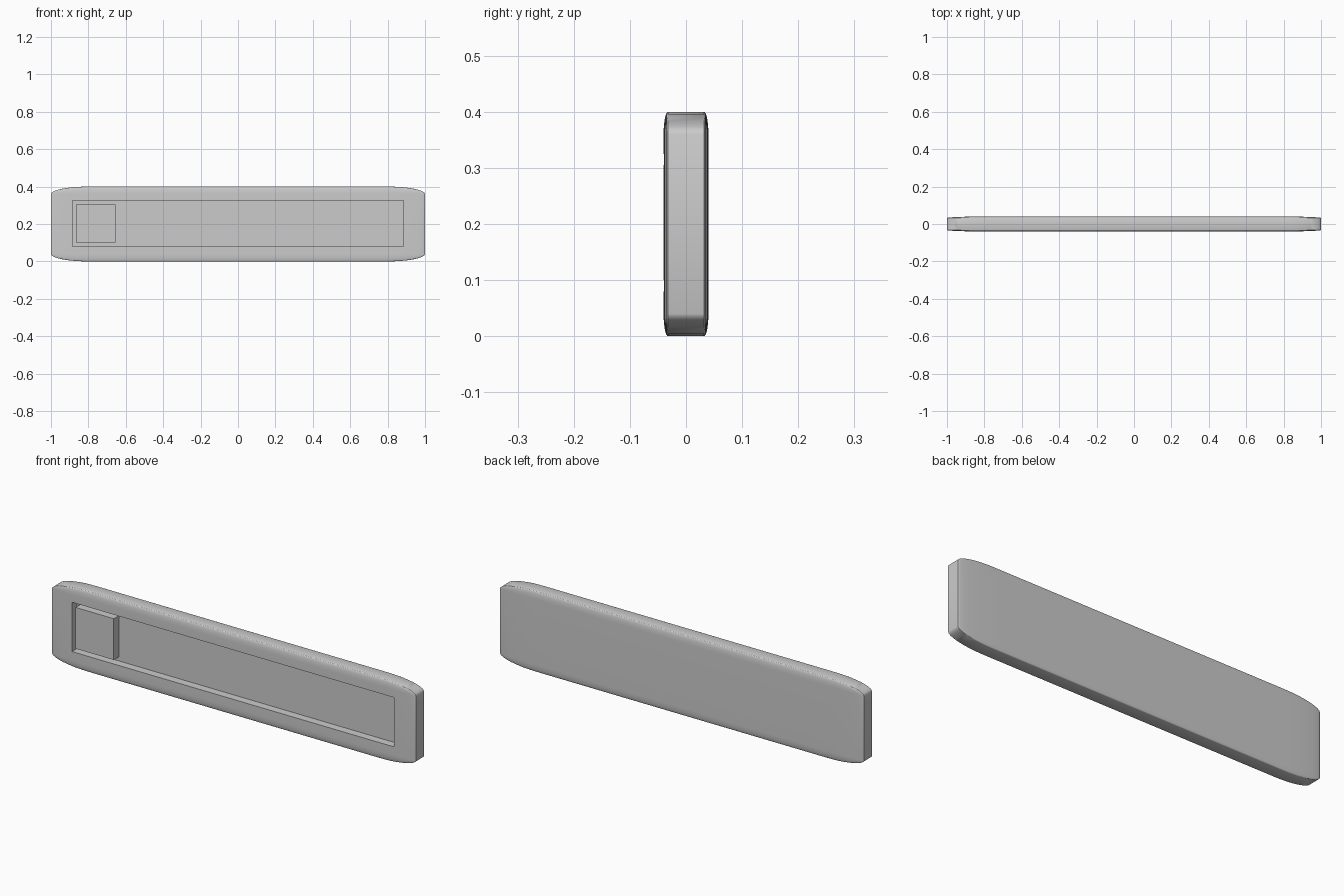
import bpy, bmesh
from math import radians
from mathutils import Vector

if "Cube" in bpy.data.objects:
    bpy.data.objects.remove(bpy.data.objects["Cube"])


def box(name, lo, hi, bevel=0.0, segments=1):
    """Box between two corners; the bevel is made on a 2-unit cube, then stretched."""
    lo, hi = Vector(lo), Vector(hi)
    bm = bmesh.new()
    bmesh.ops.create_cube(bm, size=2)
    if bevel:
        bmesh.ops.bevel(bm, geom=bm.edges[:], offset=bevel, offset_type='OFFSET',
                        segments=segments, profile=0.5, affect='EDGES')
    bmesh.ops.scale(bm, vec=(hi - lo) / 2, verts=bm.verts)
    bmesh.ops.translate(bm, vec=(hi + lo) / 2, verts=bm.verts)
    mesh = bpy.data.meshes.new(name)
    bm.to_mesh(mesh)
    bm.free()
    obj = bpy.data.objects.new(name, mesh)
    bpy.context.collection.objects.link(obj)
    return obj


def activate(obj):
    bpy.ops.object.select_all(action='DESELECT')
    obj.select_set(True)
    bpy.context.view_layer.objects.active = obj


# Long plate with stretched, rounded edges
plate = box("plate", (-1, -0.04, 0), (1, 0.04, 0.4), bevel=0.2, segments=10)

# Recessed track in the front
cutter = box("track_cutter", (-0.885, -0.1, 0.08), (0.885, 0.0, 0.325))
cutter.hide_render = True
cut = plate.modifiers.new("track", 'BOOLEAN')
cut.operation = 'DIFFERENCE'
cut.solver = 'EXACT'
cut.object = cutter
activate(plate)
bpy.ops.object.modifier_apply(modifier=cut.name)
bpy.data.objects.remove(cutter)
bpy.ops.object.shade_smooth_by_angle(angle=radians(30))

# Square slider knob at the left end of the track
box("slider_knob", (-0.865, -0.04, 0.1), (-0.655, 0.005, 0.305))
